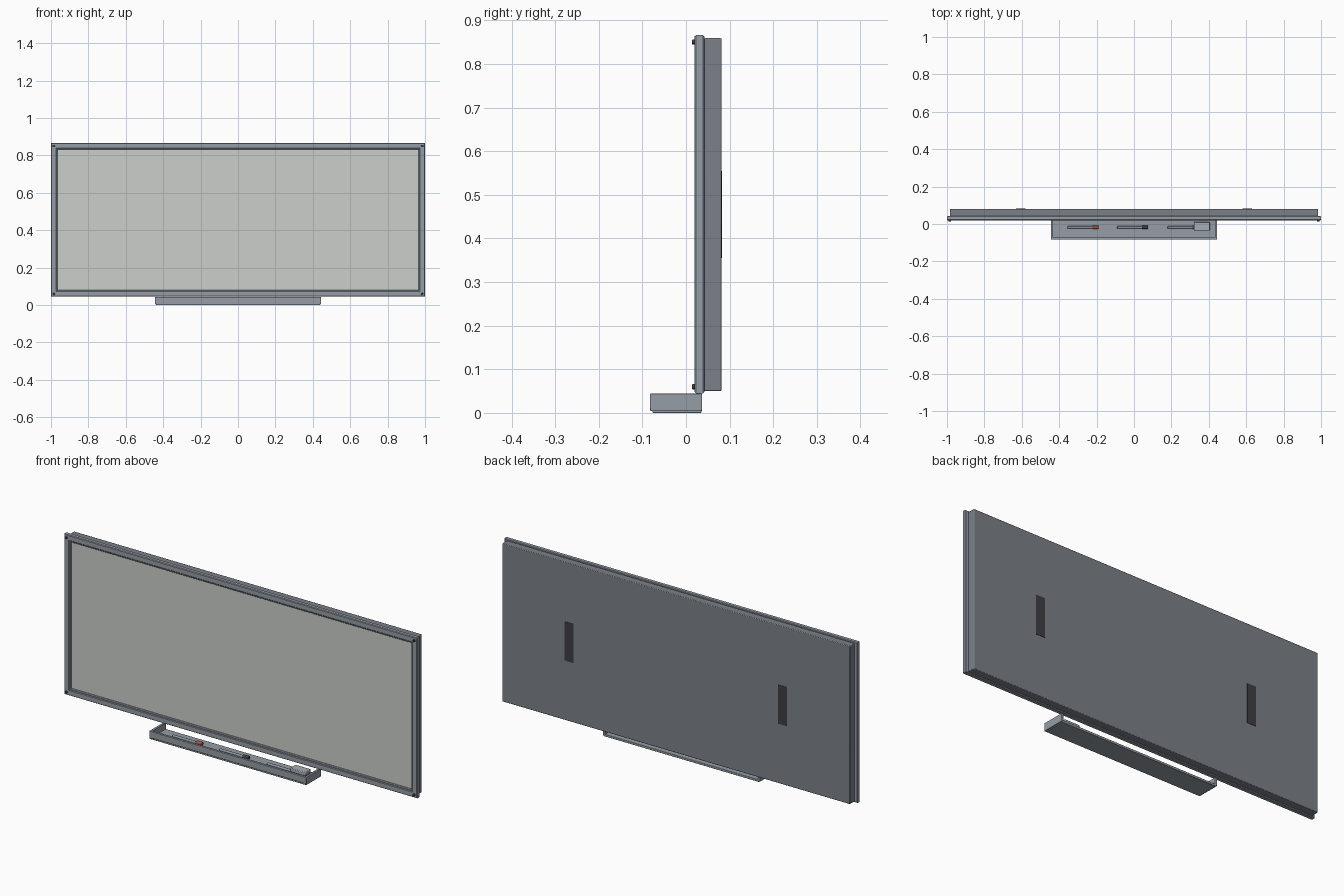
import bpy, bmesh, math

if "Cube" in bpy.data.objects:
    bpy.data.objects.remove(bpy.data.objects["Cube"])

def material(name, rgb):
    m = bpy.data.materials.new(name)
    m.diffuse_color = (*rgb, 1)
    m.use_nodes = True
    m.node_tree.nodes["Principled BSDF"].inputs["Base Color"].default_value = m.diffuse_color
    return m

METAL = material("dark_metal", (0.30, 0.34, 0.38))
BOARD = material("board_grey", (0.60, 0.62, 0.59))
BACK = material("back_dark", (0.20, 0.22, 0.25))
BLACK = material("black", (0.05, 0.05, 0.06))
RED = material("red", (0.45, 0.08, 0.05))
BLUE = material("blue", (0.06, 0.12, 0.35))
FELT = material("eraser_grey", (0.38, 0.42, 0.45))

def finish(name, bm, mat, bevel=0):
    bmesh.ops.recalc_face_normals(bm, faces=bm.faces)
    me = bpy.data.meshes.new(name)
    bm.to_mesh(me)
    bm.free()
    ob = bpy.data.objects.new(name, me)
    bpy.context.collection.objects.link(ob)
    me.materials.append(mat)
    if bevel:
        mod = ob.modifiers.new("bevel", 'BEVEL')
        mod.width, mod.segments = bevel, 2
    bpy.context.view_layer.objects.active = ob
    bpy.ops.object.select_all(action='DESELECT')
    ob.select_set(True)
    bpy.ops.object.shade_smooth_by_angle()
    return ob

def box(name, x, y, z, mat, bevel=0):
    bm = bmesh.new()
    bmesh.ops.create_cube(bm, size=1)
    for v in bm.verts:
        for i, (a, b) in enumerate((x, y, z)):
            v.co[i] = (a + b) / 2 + v.co[i] * (b - a)
    return finish(name, bm, mat, bevel)

def rod(name, start, length, r, axis, mat, bevel=0, r2=None):
    bm = bmesh.new()
    bmesh.ops.create_cone(bm, cap_ends=True, segments=16, radius1=r,
                          radius2=r if r2 is None else r2, depth=length)
    ob = finish(name, bm, mat, bevel)
    ob.location = start
    ob.location['xyz'.index(axis)] += length / 2
    ob.rotation_euler = (0, math.pi / 2, 0) if axis == 'x' else (math.pi / 2, 0, 0)
    return ob

# mitred frame: profile (inset, y) carried around the four corners
profile = [(0.003, 0.042), (0, 0.039), (0, 0.023), (0.003, 0.0195), (0.026, 0.0195),
           (0.029, 0.022), (0.033, 0.022), (0.036, 0.026), (0.036, 0.042)]
corners = [(-1, 0.045, 1, 1), (1, 0.045, -1, 1), (1, 0.866, -1, -1), (-1, 0.866, 1, -1)]
bm = bmesh.new()
rings = [[bm.verts.new((x + dx * d, y, z + dz * d)) for d, y in profile]
         for x, z, dx, dz in corners]
n = len(profile)
for k in range(4):
    a, b = rings[k], rings[(k + 1) % 4]
    for i in range(n):
        j = (i + 1) % n
        bm.faces.new((a[i], a[j], b[j], b[i]))
finish("frame", bm, METAL)

# writing surface and rear casing
box("writing_panel", (-0.966, 0.966), (0.030, 0.041), (0.079, 0.832), BOARD)
box("rear_casing", (-0.985, 0.985), (0.041, 0.0815), (0.05, 0.859), BACK, 0.003)

# mirrored wall plates and corner screws
for s, side in ((-1, "left"), (1, "right")):
    xc = s * 0.605
    box(f"wall_plate_{side}", (xc - 0.025, xc + 0.025), (0.075, 0.083), (0.355, 0.555), BLACK)
    for z, level in ((0.06, "lower"), (0.85, "upper")):
        rod(f"screw_{level}_{side}", (s * 0.985, 0.014, z), 0.01, 0.006, 'y', BLACK, 0.0015)

# tray: open at the back
box("tray_floor", (-0.44, 0.44), (-0.077, 0.036), (0, 0.012), METAL, 0.002)
box("tray_front", (-0.445, 0.445), (-0.083, -0.071), (0.010, 0.044), METAL, 0.0015)
for s, side in ((-1, "left"), (1, "right")):
    box(f"tray_end_{side}", sorted((s * 0.445, s * 0.433)), (-0.082, 0.037),
        (0.004, 0.044), METAL, 0.0015)

# pens with caps
for x, mat, label in ((-0.355, RED, "red"), (-0.09, BLACK, "black"), (0.18, BLUE, "blue")):
    rod(f"pen_{label}", (x, -0.018, 0.019), 0.14, 0.006, 'x', METAL, 0.001)
    rod(f"pen_cap_{label}", (x + 0.132, -0.018, 0.021), 0.034, 0.009, 'x', mat, 0.002)

# eraser: felt base and grip
box("eraser_felt", (0.322, 0.403), (-0.034, 0.008), (0.012, 0.022), BLACK)
box("eraser_grip", (0.32, 0.405), (-0.036, 0.010), (0.022, 0.041), FELT, 0.003)
